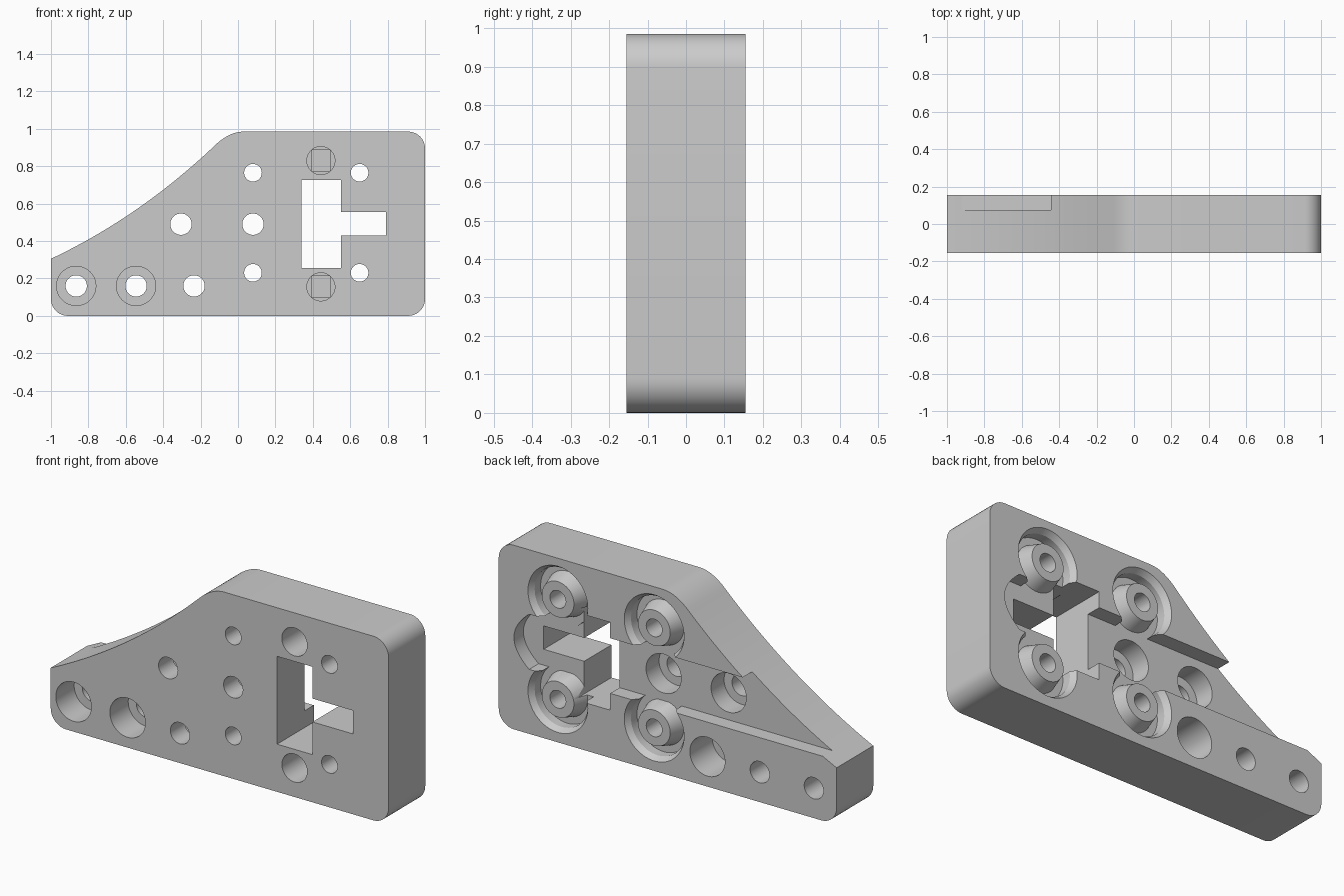
import bpy, bmesh, math

if "Cube" in bpy.data.objects:
    bpy.data.objects.remove(bpy.data.objects["Cube"], do_unlink=True)

FRONT, BACK, OVER = -0.155, 0.155, 0.3
FLOOR = 0.075  # level of the rear channel and ring grooves

grey = bpy.data.materials.new("plain_grey")
grey.use_nodes = True
grey.diffuse_color = (0.6, 0.6, 0.6, 1)
grey.node_tree.nodes["Principled BSDF"].inputs["Base Color"].default_value = (0.6, 0.6, 0.6, 1)


def make_object(name, bm):
    bmesh.ops.recalc_face_normals(bm, faces=bm.faces)
    mesh = bpy.data.meshes.new(name)
    bm.to_mesh(mesh)
    bm.free()
    mesh.materials.append(grey)
    obj = bpy.data.objects.new(name, mesh)
    bpy.context.collection.objects.link(obj)
    return obj


def prism(name, outline, y0, y1):
    """Extrude an x/z outline along y."""
    bm = bmesh.new()
    face = bm.faces.new([bm.verts.new((x, y0, z)) for x, z in outline])
    moved = bmesh.ops.extrude_face_region(bm, geom=[face])["geom"]
    bmesh.ops.translate(bm, vec=(0, y1 - y0, 0),
                        verts=[v for v in moved if isinstance(v, bmesh.types.BMVert)])
    return make_object(name, bm)


def circle(x, z, r, n=48):
    return [(x + r * math.cos(math.tau * i / n), z + r * math.sin(math.tau * i / n))
            for i in range(n)]


def rect(x0, x1, z0, z1):
    return [(x0, z0), (x1, z0), (x1, z1), (x0, z1)]


def arc(x, z, r, start, n=10):
    """Quarter circle for a rounded corner."""
    return [(x + r * math.cos(math.radians(start + 90 * i / n)),
             z + r * math.sin(math.radians(start + 90 * i / n))) for i in range(n + 1)]


def bezier(a, b, c, n=20):
    return [tuple((1 - t) ** 2 * p + 2 * t * (1 - t) * q + t * t * s
                  for p, q, s in zip(a, b, c)) for t in (i / n for i in range(n + 1))]


def ring(name, profile, x, z, n=64):
    """Revolve a closed radius/y profile around the y direction."""
    bm = bmesh.new()
    loops = []
    for i in range(n):
        a = math.tau * i / n
        loops.append([bm.verts.new((x + r * math.cos(a), y, z + r * math.sin(a)))
                      for r, y in profile])
    m = len(profile)
    for i in range(n):
        p, q = loops[i], loops[(i + 1) % n]
        for j in range(m):
            k = (j + 1) % m
            bm.faces.new((p[j], p[k], q[k], q[j]))
    return make_object(name, bm)


# Plate with rounded corners and a concave sloping edge
R = 0.09
slope = bezier((-1, 0.305), (-0.53, 0.527), (-0.13, 0.905), 28)
shoulder = bezier((-0.13, 0.905), (-0.05, 0.985), (0.03, 0.985), 12)
outline = (arc(-1 + R, R, R, 180) + arc(1 - R, R, R, 270)
           + arc(1 - R, 0.985 - R, R, 0) + shoulder[::-1] + slope[::-1][1:])
plate = prism("bracket_plate", outline, FRONT, BACK)

cutters = []


def cut(outline, y0=-OVER, y1=OVER):
    cutters.append(prism("cutter", outline, y0, y1))


# Rear channel with a rounded end
cut([(-1.1, 0.345)] + bezier((0.82, 0.345), (1.0, 0.4925), (0.82, 0.64)) + [(-1.1, 0.64)],
    FLOOR, OVER)

# Ring grooves around flush bosses, and their screw holes
groove = [(0.095, OVER), (0.095, BACK), (0.12, FLOOR), (0.158, FLOOR),
          (0.158, 0.125), (0.177, BACK), (0.177, OVER)]
for x in (0.08, 0.65):
    for z in (0.23, 0.765):
        cutters.append(ring("cutter", groove, x, z))
        cut(circle(x, z, 0.047))

# T-shaped window
cut([(0.34, 0.255), (0.55, 0.255), (0.55, 0.43), (0.79, 0.43),
     (0.79, 0.555), (0.55, 0.555), (0.55, 0.725), (0.34, 0.725)])

# Bolt holes counterbored from the back
for x, z in ((-0.305, 0.49), (0.08, 0.49), (-0.235, 0.16)):
    cut(circle(x, z, 0.057))
    cut(circle(x, z, 0.104), -0.035, OVER)

# Bolt holes counterbored from the front
for x in (-0.865, -0.545):
    cut(circle(x, 0.16, 0.057))
    cut(circle(x, 0.16, 0.105), -OVER, 0)

# Blind front sockets with a square bottom
for z in (0.155, 0.83):
    cut(circle(0.443, z, 0.075), -OVER, 0.04)
    cut(rect(0.395, 0.491, z - 0.057, z + 0.057), -OVER + 0.01, 0.06)

# Carve the plate
bpy.context.view_layer.objects.active = plate
for c in cutters:
    c.hide_render = True
    mod = plate.modifiers.new("cut", "BOOLEAN")
    mod.operation = "DIFFERENCE"
    mod.solver = "EXACT"
    mod.object = c
    bpy.ops.object.modifier_apply(modifier=mod.name)
    bpy.data.objects.remove(c, do_unlink=True)

for o in bpy.context.selected_objects:
    o.select_set(False)
plate.select_set(True)
bpy.ops.object.shade_smooth_by_angle(angle=math.radians(25))
